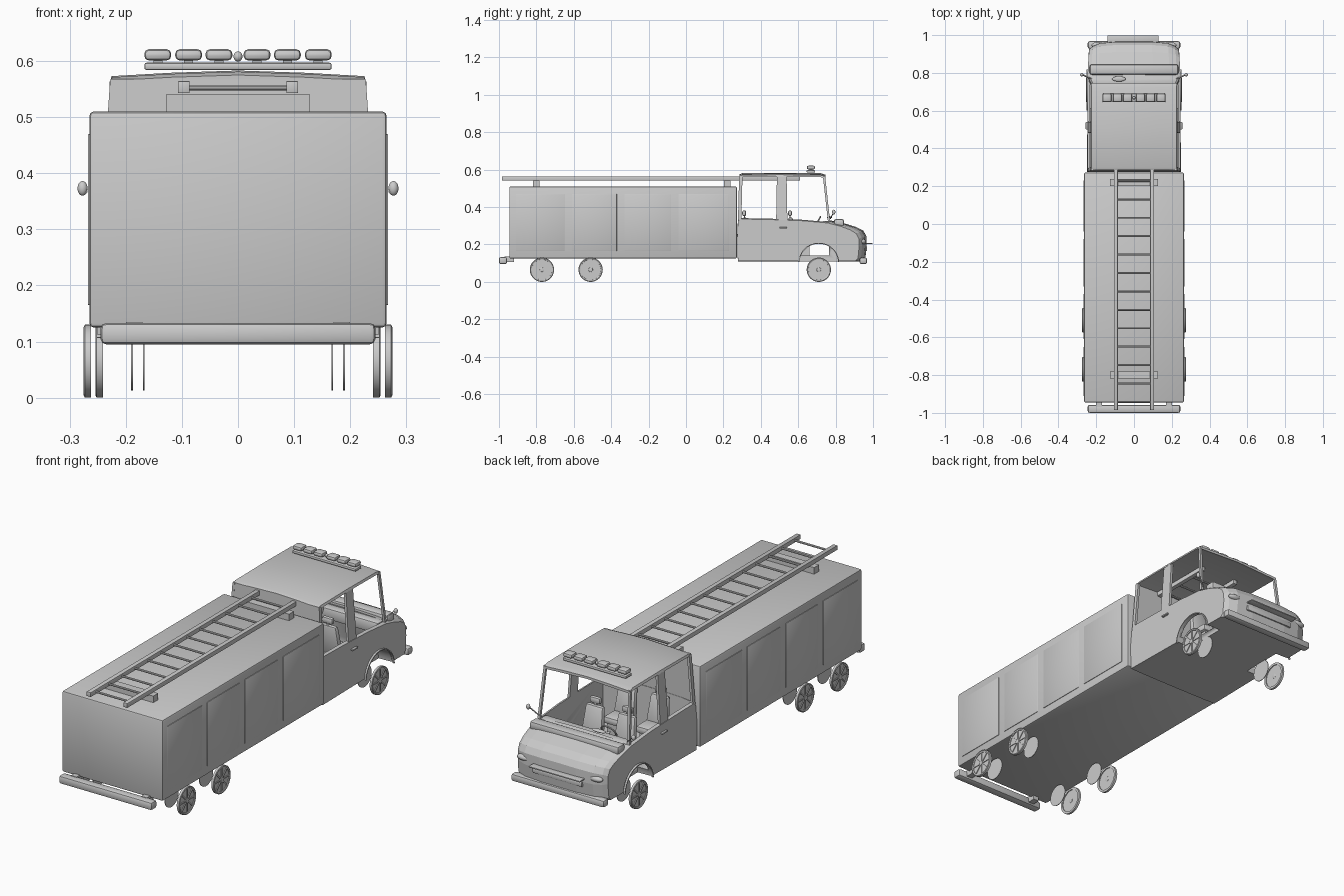
import bpy, bmesh, math
from mathutils import Vector, Matrix

if "Cube" in bpy.data.objects:
    bpy.data.objects.remove(bpy.data.objects["Cube"])


def finish(name, bm, bevel=0.0, segs=2, smooth=True):
    bmesh.ops.recalc_face_normals(bm, faces=bm.faces)
    me = bpy.data.meshes.new(name)
    bm.to_mesh(me)
    bm.free()
    ob = bpy.data.objects.new(name, me)
    bpy.context.collection.objects.link(ob)
    bpy.ops.object.select_all(action='DESELECT')
    ob.select_set(True)
    bpy.context.view_layer.objects.active = ob
    if bevel:
        m = ob.modifiers.new("bevel", 'BEVEL')
        m.width, m.segments, m.limit_method = bevel, segs, 'ANGLE'
        bpy.ops.object.modifier_apply(modifier=m.name)
    if smooth:
        bpy.ops.object.shade_smooth_by_angle(angle=math.radians(35))
    return ob


def beam(name, a, b, ha, hb=None, bevel=0.0):
    """Tapered bar between two horizontal rectangles centred at a and b."""
    hb = hb or ha
    bm = bmesh.new()
    rings = []
    for c, h in ((a, ha), (b, hb)):
        rings.append([bm.verts.new((c[0] + sx * h[0], c[1] + sy * h[1], c[2]))
                      for sx, sy in ((-1, -1), (1, -1), (1, 1), (-1, 1))])
    bm.faces.new(rings[0])
    bm.faces.new(rings[1])
    for i in range(4):
        j = (i + 1) % 4
        bm.faces.new((rings[0][i], rings[0][j], rings[1][j], rings[1][i]))
    return finish(name, bm, bevel)


def box(name, x, y, z, bevel=0.0):
    cx, cy = sum(x) / 2, sum(y) / 2
    return beam(name, (cx, cy, z[0]), (cx, cy, z[1]),
                ((x[1] - x[0]) / 2, (y[1] - y[0]) / 2), None, bevel)


def disc(name, centre, r, depth, axis='X', r2=None, segs=32, bevel=0.0):
    bm = bmesh.new()
    bmesh.ops.create_cone(bm, cap_ends=True, segments=segs, radius1=r,
                          radius2=r if r2 is None else r2, depth=depth)
    rot = {'X': Matrix.Rotation(math.pi / 2, 4, 'Y'),
           'Y': Matrix.Rotation(math.pi / 2, 4, 'X'), 'Z': Matrix()}[axis]
    bm.transform(Matrix.Translation(centre) @ rot)
    return finish(name, bm, bevel)


def ring(name, centre, profile, rot, steps=40):
    """Closed (radius, height) profile revolved round z, then placed."""
    bm = bmesh.new()
    rows = [[bm.verts.new((r * math.cos(t), r * math.sin(t), h)) for r, h in profile]
            for t in (2 * math.pi * k / steps for k in range(steps))]
    n = len(profile)
    for k in range(steps):
        for i in range(n):
            p, q, j = rows[k], rows[(k + 1) % steps], (i + 1) % n
            bm.faces.new((p[i], q[i], q[j], p[j]))
    bm.transform(Matrix.Translation(centre) @ rot)
    return finish(name, bm)


def ellipsoid(name, c, s):
    bm = bmesh.new()
    bmesh.ops.create_uvsphere(bm, u_segments=20, v_segments=12, radius=1)
    bm.transform(Matrix.Translation(c) @ Matrix.Diagonal((*s, 1)))
    return finish(name, bm)


def cut(ob, cutter):
    m = ob.modifiers.new("cut", 'BOOLEAN')
    m.operation, m.object, m.solver = 'DIFFERENCE', cutter, 'EXACT'
    bpy.context.view_layer.objects.active = ob
    bpy.ops.object.modifier_apply(modifier=m.name)
    bpy.data.objects.remove(cutter)


# Equipment body with shutter panels on both sides
box("equipment_body", (-.265, .265), (-.945, .272), (.125, .51), .008)
for s in (-1, 1):
    for i, (a, b) in enumerate(((-.91, -.65), (-.61, -.37), (-.33, -.08), (-.04, .23))):
        xs = sorted((s * .26, s * .2675))
        box(f"shutter_{i}_{s}", xs, (a, b), (.165, .47), .002)

# Cab lower body: side profile lofted across the width
profile = [(.278, .11), (.275, .15), (.274, .25), (.278, .335), (.29, .346), (.45, .343), (.62, .337),
           (.76, .325), (.84, .307), (.90, .287), (.935, .268), (.95, .24),
           (.952, .19), (.945, .125), (.93, .11)]
bm = bmesh.new()
rows = []
for x in (-.25, -.246, -.23, -.19, -.1, 0, .1, .19, .23, .246, .25):
    t = abs(x) / .25
    row = []
    for y, z in profile:
        k = max(0, (y - .74) / .21)
        yy = y + k * (.014 - .04 * t ** 6)
        zz = z + (.006 * (1 - t * t) - .01 * t ** 12) * (1 if z > .2 else -.2)
        taper = 1 - .05 * k * k - .02 * max(0, (z - .25) / .1)
        row.append(bm.verts.new((x * taper, yy, zz)))
    rows.append(row)
n = len(profile)
for p, q in zip(rows, rows[1:]):
    for i in range(n):
        j = (i + 1) % n
        bm.faces.new((p[i], p[j], q[j], q[i]))
bm.faces.new(rows[0])
bm.faces.new(rows[-1])
cab = finish("cab_body", bm, smooth=False)
cut(cab, box("cabin_cutter", (-.232, .232), (.292, .765), (.14, .5)))
for s in (-1, 1):
    cut(cab, disc("arch_cutter", (s * .25, .71, .1), .105, .16, segs=40))
bpy.ops.object.shade_smooth_by_angle(angle=math.radians(35))

# Wheel arch lips
for s in (-1, 1):
    bm = bmesh.new()
    pts = []
    for k in range(25):
        t = math.pi * (.02 + .96 * k / 24)
        pts.append([bm.verts.new((s * x, .71 + r * math.cos(t), .1 + r * math.sin(t)))
                    for x, r in ((.243, .104), (.252, .104), (.252, .109), (.243, .109))])
    for p, q in zip(pts, pts[1:]):
        for i in range(4):
            bm.faces.new((p[i], p[(i + 1) % 4], q[(i + 1) % 4], q[i]))
    finish(f"arch_lip_{s}", bm)

# Crowned roof
bm = bmesh.new()
rows = []
for y, dz in ((.285, -.006), (.30, 0), (.5, .002), (.72, 0), (.746, -.008)):
    top = [(-.229, .560), (-.225, .571), (-.12, .577), (0, .581), (.12, .577), (.225, .571), (.229, .560)]
    sec = top + [(.215, .560), (0, .570), (-.215, .560)]
    rows.append([bm.verts.new((x, y, z + dz)) for x, z in sec])
for p, q in zip(rows, rows[1:]):
    for i in range(len(p)):
        j = (i + 1) % len(p)
        bm.faces.new((p[i], p[j], q[j], q[i]))
bm.faces.new(rows[0])
bm.faces.new(rows[-1])
finish("cab_roof", bm)

# Pillars, rear wall, mirrors, door handles, headlights
beam("cab_rear_wall", (0, .283, .335), (0, .290, .568), (.242, .005), (.227, .005))
for s in (-1, 1):
    beam(f"windscreen_pillar_{s}", (s * .236, .765, .32), (s * .222, .738, .565), (.006, .006))
    beam(f"middle_pillar_{s}", (s * .238, .512, .33), (s * .222, .512, .565), (.006, .03), (.006, .026))
    beam(f"rear_pillar_{s}", (s * .238, .287, .33), (s * .222, .293, .565), (.006, .009))
    ellipsoid(f"mirror_{s}", (s * .277, .79, .373), (.009, .009, .013))
    beam(f"mirror_arm_{s}", (s * .232, .77, .335), (s * .272, .79, .372), (.003, .003))
    box(f"door_handle_{s}", sorted((s * .243, s * .256)), (.50, .54), (.285, .293), .003)
    ellipsoid(f"headlight_{s}", (s * .19, .947, .215), (.035, .016, .014))

# Cowl, grille bar, nose slot and bumpers
box("windscreen_cowl", (-.235, .235), (.79, .845), (.295, .336), .012)
box("dashboard", (-.23, .23), (.725, .775), (.27, .325), .01)
box("grille_bar", (-.14, .13), (.955, .998), (.202, .208), .002)
box("grille", (-.13, .13), (.94, .969), (.165, .19), .004)
box("front_bumper", (-.245, .245), (.928, .968), (.095, .13), .01)
box("rear_bumper", (-.245, .245), (-1.0, -.957), (.095, .133), .01)
for s in (-1, 1):
    box(f"rear_bumper_bracket_{s}", sorted((s * .17, s * .2)), (-.97, -.92), (.105, .135))

# Front and rear seats with headrests
for row, y in (("front", .57), ("rear", .325)):
    for s in (-1, 1):
        x = s * .085
        box(f"{row}_seat_{s}", (x - .055, x + .055), (y, y + .1), (.19, .225), .012)
        box(f"{row}_seat_base_{s}", (x - .04, x + .04), (y + .01, y + .09), (.135, .195))
        beam(f"{row}_seat_back_{s}", (x, y + .012, .2), (x, y - .012, .345), (.055, .016), (.045, .012), .01)
        box(f"{row}_headrest_{s}", (x - .028, x + .028), (y - .025, y - .003), (.352, .382), .009)
        box(f"{row}_headrest_post_{s}", (x - .006, x + .006), (y - .016, y - .01), (.335, .36))

# Steering wheel and column
tilt = Matrix.Rotation(math.radians(60), 4, 'X')
circle = [(.038 + .004 * math.cos(a), .004 * math.sin(a)) for a in (math.pi * k / 4 for k in range(8))]
ring("steering_wheel", (-.085, .70, .315), circle, tilt)
beam("steering_column", (-.085, .745, .29), (-.085, .70, .315), (.006, .006))
ellipsoid("inside_mirror", (-.08, .768, .345), (.036, .014, .006))

# Light bar on the roof
box("light_bar", (-.167, .167), (.645, .69), (.584, .597), .004)
for i, x in enumerate((-.143, -.088, -.034, .034, .088, .143)):
    box(f"roof_lamp_{i}", (x - .024, x + .024), (.646, .69), (.601, .621), .008)
    box(f"roof_lamp_foot_{i}", (x - .008, x + .008), (.66, .676), (.594, .604))
ellipsoid("roof_beacon", (0, .668, .608), (.008, .008, .009))

# Ladder and its rests
for s in (-1, 1):
    box(f"ladder_rail_{s}", sorted((s * .086, s * .107)), (-.985, .61), (.543, .564), .001)
for i in range(16):
    y = -.942 + .0975 * i
    disc(f"ladder_rung_{i}", (0, y, .552), .005, .18, segs=10)
for i, y in enumerate((-.80, .22)):
    box(f"ladder_rest_{i}", (-.127, .127), (y - .018, y + .018), (.508, .541))

# Wheels: rim, spokes, hub, dished face and inner disc
for y, x in ((-.77, .268), (-.51, .268), (.71, .247)):
    for s in (-1, 1):
        tag = f"{y}_{s}"
        c = Vector((s * x, y, .065))
        rim = [(.065, -.006), (.065, .005), (.061, .007), (.055, .005), (.054, -.006)]
        ring(f"wheel_rim_{tag}", c, rim, Matrix.Rotation(s * math.pi / 2, 4, 'Y'))
        disc(f"wheel_face_{tag}", c, .056, .003)
        disc(f"wheel_hub_{tag}", c + Vector((s * .002, 0, 0)), .012, .01, segs=16, bevel=.002)
        bm = bmesh.new()
        for k in range(8):
            m = Matrix.Translation(c + Vector((s * .002, 0, 0))) @ Matrix.Rotation(k * math.pi / 4, 4, 'X')
            m = m @ Matrix.Translation((0, 0, .032)) @ Matrix.Diagonal((.006, .006, .05, 1))
            bmesh.ops.create_cube(bm, size=1, matrix=m)
        finish(f"wheel_spokes_{tag}", bm)
        disc(f"inner_wheel_disc_{tag}", (s * (x - .079), y, .065), .052, .003)
